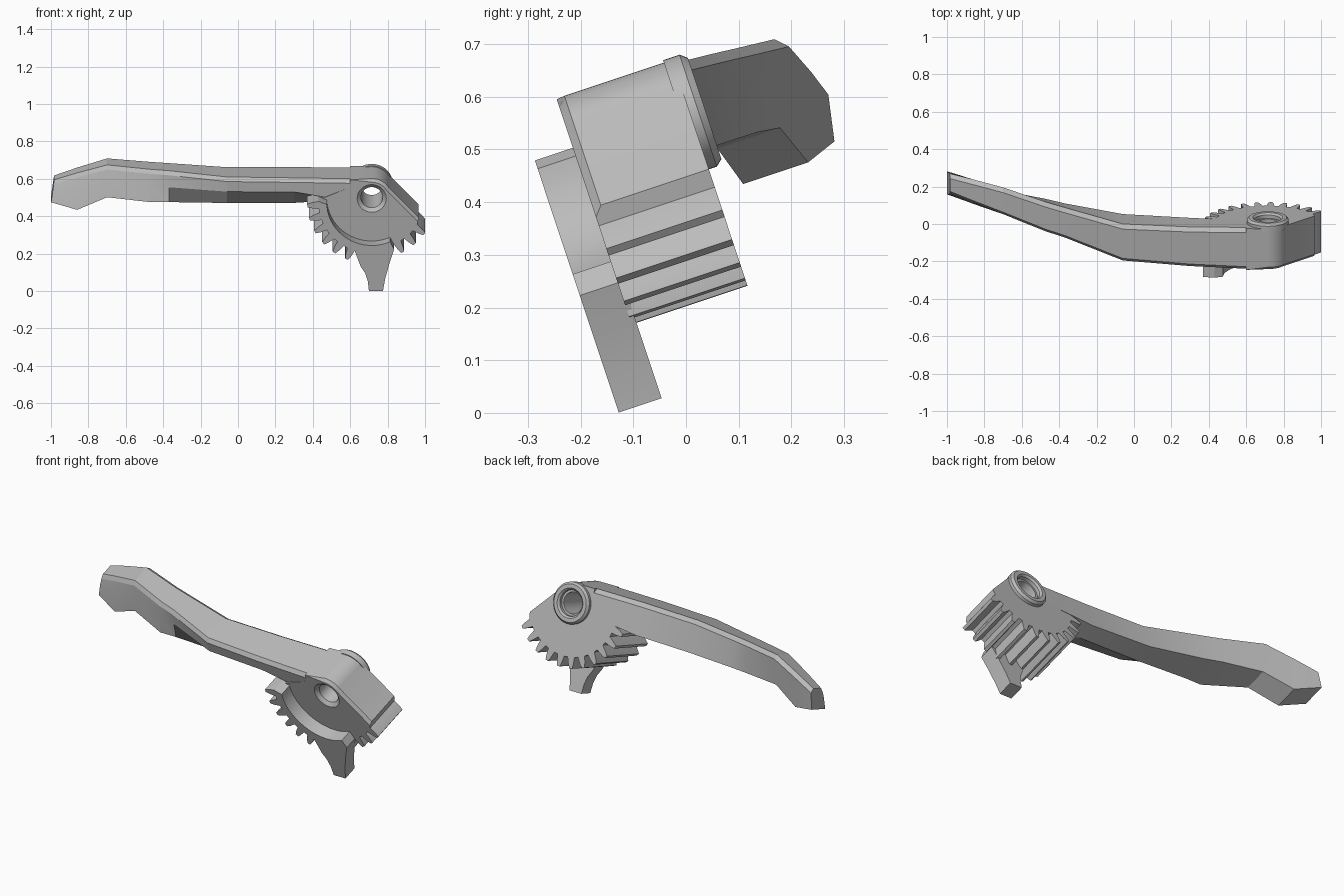
import bpy, bmesh
from math import radians, cos, sin, pi
from mathutils import Matrix, Vector

cube = bpy.data.objects.get("Cube")
if cube:
    bpy.data.objects.remove(cube, do_unlink=True)

grey = bpy.data.materials.new("plain grey")
grey.use_nodes = True
grey.diffuse_color = (0.5, 0.5, 0.5, 1)
grey.node_tree.nodes["Principled BSDF"].inputs["Base Color"].default_value = (0.5, 0.5, 0.5, 1)

# The pivot axis leans back, so parts are made upright and then tilted
TILT = Matrix.Rotation(radians(18.4), 4, 'X')
PX, PZ = 0.715, 0.537          # pivot centre
TIP, MID, ROOT = 0.345, 0.32, 0.285
PITCH = 12.9
FRONT, BACK = -0.045, 0.187


def polar(r, deg):
    return (PX + r * cos(radians(deg)), PZ + r * sin(radians(deg)))


def arc(r, a, b, n):
    return [polar(r, a + (b - a) * i / n) for i in range(n + 1)]


def teeth(first, last):
    """Outline of gear teeth, counted either side of the lowest one."""
    pts = []
    for k in range(first, last + 1):
        for off, r in ((-.33, ROOT), (-.22, MID), (-.11, TIP), (.11, TIP), (.22, MID), (.33, ROOT)):
            pts.append(polar(r, -100 + PITCH * (k + off)))
    return pts


def finish(name, bm):
    bmesh.ops.recalc_face_normals(bm, faces=bm.faces)
    bm.transform(TILT)
    mesh = bpy.data.meshes.new(name)
    bm.to_mesh(mesh)
    bm.free()
    mesh.materials.append(grey)
    ob = bpy.data.objects.new(name, mesh)
    bpy.context.collection.objects.link(ob)
    return ob


def smooth(ob):
    bpy.ops.object.select_all(action='DESELECT')
    ob.select_set(True)
    bpy.context.view_layer.objects.active = ob
    bpy.ops.object.shade_smooth_by_angle(angle=radians(28))


def prism(pts, y0, y1):
    bm = bmesh.new()
    face = bm.faces.new([bm.verts.new((x, y0, z)) for x, z in pts])
    out = bmesh.ops.extrude_face_region(bm, geom=[face], use_keep_orig=True)
    moved = [g for g in out["geom"] if isinstance(g, bmesh.types.BMVert)]
    bmesh.ops.translate(bm, verts=moved, vec=(0, y1 - y0, 0))
    return bm


def lathe(name, profile, closed):
    """Turn a (radius, depth) profile about the pivot."""
    bm = bmesh.new()
    vs = [bm.verts.new((PX + r, y, PZ)) for r, y in profile]
    pairs = list(zip(vs, vs[1:])) + ([(vs[-1], vs[0])] if closed else [])
    es = [bm.edges.new(p) for p in pairs]
    bmesh.ops.spin(bm, geom=vs + es, cent=(PX, 0, PZ), axis=(0, 1, 0), angle=2 * pi, steps=48)
    bmesh.ops.remove_doubles(bm, verts=bm.verts, dist=1e-5)
    return finish(name, bm)


# Gear body: hub, slanted right side and toothed sector
outline = [(0.6, 0.642)] + arc(0.107, 90, 32, 10) + [polar(0.275, -24)]
outline += teeth(-6, 5)[::-1] + [(0.435, 0.53), (0.6, 0.6)]
bm = prism(outline, FRONT, BACK)


def on_rim(v):
    return abs(v.co.y - FRONT) < 1e-4 and v.co.z > 0.41 and v.co.x > 0.65


edges = [e for e in bm.edges if all(on_rim(v) for v in e.verts)]
bmesh.ops.bevel(bm, geom=edges, offset=0.016, segments=1, affect='EDGES')
body = finish("gear_body", bm)

# Pivot bore with a countersunk front
cutter = lathe("bore_cutter", [(0, -0.1), (0.079, -0.1), (0.079, -0.046), (0.058, -0.028),
                               (0.058, 0.3), (0, 0.3)], False)
cutter.hide_render = True
cut = body.modifiers.new("bore", 'BOOLEAN')
cut.operation = 'DIFFERENCE'
cut.object = cutter
cut.solver = 'EXACT'
bpy.context.view_layer.objects.active = body
bpy.ops.object.modifier_apply(modifier="bore")
bpy.data.objects.remove(cutter, do_unlink=True)
smooth(body)

# Raised ring around the bore at the back
smooth(lathe("pivot_boss", [(0.07, 0.17), (0.112, 0.17), (0.112, 0.203), (0.101, 0.216),
                            (0.08, 0.216), (0.07, 0.206)], True))

# Front flange: toothed rim running into a downward foot
foot = [(0.655, 0.18), (0.68, 0.14), (0.694, 0.095), (0.7, 0.041), (0.775, 0.041),
        (0.787, 0.11), (0.808, 0.19), (0.835, 0.275)]
flange = teeth(-6, -1) + foot + arc(0.24, -66, -178, 24)
smooth(finish("front_flange_and_foot", prism(flange, -0.121, FRONT + 0.01)))

# Lever arm: cross-sections from pivot to grip
# x, top front, top back, top height | low back, low height, low front | front crease
stations = [
    (0.60, -.045, .187, .642, .187, .50, .05, -.045, .52),
    (0.30, -.03, .19, .642, .19, .467, .09, -.03, .568),
    (-0.06, .0, .205, .637, .21, .463, .10, .0, .56),
    (-0.37, .127, .295, .63, .27, .463, .115, .123, .544),
    (-0.47, .16, .325, .627, .295, .463, .115, .14, .54),
    (-0.70, .255, .405, .62, .34, .457, .215, .235, .54),
    (-0.86, .30, .43, .56, .37, .378, .24, .27, .47),
    (-0.99, .335, .447, .51, .43, .40, .30, .32, .46),
]
bm = bmesh.new()
rings = []
for x, tf, tb, top, lb, low, lf, cf, ch in stations:
    section = [(tf, top - .02), (tf + .018, top), (tb - .022, top), (tb, top - .022),
               (lb, low), (lf, low), (cf, ch)]
    rings.append([bm.verts.new((x, y, z)) for y, z in section])
for v in rings[-1]:
    v.co.x += (v.co.z - 0.46) * 0.15
for a, b in zip(rings, rings[1:]):
    for i in range(len(a)):
        j = (i + 1) % len(a)
        bm.faces.new((a[i], a[j], b[j], b[i]))
bm.faces.new(rings[0])
bm.faces.new(rings[-1])
arm = finish("lever_arm", bm)
bpy.ops.object.select_all(action='DESELECT')
arm.select_set(True)
bpy.context.view_layer.objects.active = arm
bpy.ops.object.shade_smooth_by_angle(angle=radians(12))
